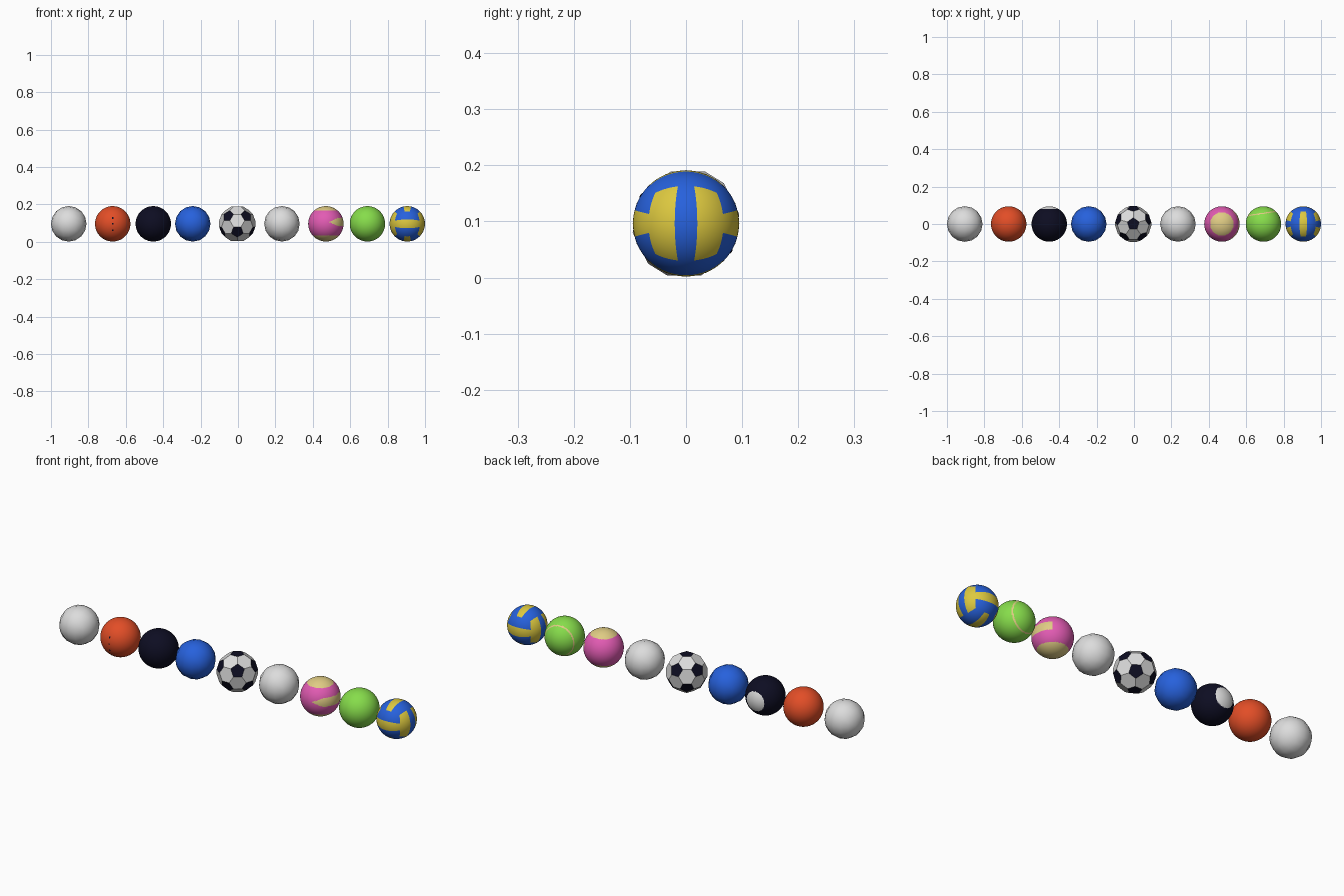
import bpy, bmesh, math
from mathutils import Vector, Matrix

if "Cube" in bpy.data.objects:
    bpy.data.objects.remove(bpy.data.objects["Cube"])

R = 0.095          # ball radius
ZC = 0.0965        # height of all ball centres


def material(name, rgb):
    m = bpy.data.materials.new(name)
    m.diffuse_color = (*rgb, 1)
    m.use_nodes = True
    m.node_tree.nodes["Principled BSDF"].inputs["Base Color"].default_value = m.diffuse_color
    return m


WHITE = material("white", (0.72, 0.72, 0.72))
ORANGE = material("orange red", (0.76, 0.075, 0.02))
DARK = material("dark navy", (0.004, 0.004, 0.016))
BLUE = material("blue", (0.02, 0.12, 0.72))
PINK = material("pink", (0.76, 0.105, 0.45))
TAN = material("tan", (0.74, 0.60, 0.23))
GREEN = material("green", (0.24, 0.72, 0.07))
YELLOW = material("yellow", (0.72, 0.58, 0.05))


def finish(bm, name, x, mats, smooth):
    for f in bm.faces:
        f.smooth = smooth
    me = bpy.data.meshes.new(name)
    bm.to_mesh(me)
    bm.free()
    for m in mats:
        me.materials.append(m)
    ob = bpy.data.objects.new(name, me)
    ob.location = (x, 0, ZC)
    bpy.context.collection.objects.link(ob)


def ball(name, x, mats, rule=None):
    """Cube rounded into a sphere; rule(direction) picks the second colour."""
    bm = bmesh.new()
    bmesh.ops.create_cube(bm, size=2)
    bmesh.ops.subdivide_edges(bm, edges=bm.edges[:], cuts=43 if rule else 3, use_grid_fill=True)
    radius = R - 0.0005 if rule else R
    for v in bm.verts:
        v.co = Vector([math.tan(c * math.pi / 4) for c in v.co]).normalized() * radius
    if rule:
        for f in bm.faces:
            f.material_index = int(rule(f.calc_center_median().normalized()))
    finish(bm, name, x, mats, True)


# finger holes on the front of the orange ball
def holes(d):
    return d.y < 0 and any(math.hypot(d.x, d.z - h) < 0.045 for h in (0.33, 0.0, -0.36))


# white round spot on the back of the dark ball
def spot(d):
    return d.y > 0.85


# tan caps and one tapered side patch on the pink ball
def patches(d):
    az = math.degrees(math.atan2(d.y, d.x))
    side = -82 < az < 50 and abs(d.z - 0.1) < 0.23 * min(1, (az + 82) / 35)
    return d.z > 0.75 or d.z < -0.66 or side


# thin round seam on the back of the green ball
SEAM_AXIS = Vector((-0.15, 1, 0)).normalized()


def seam(d):
    return abs(d.dot(SEAM_AXIS) - 0.6) < 0.032


# three strips on each of the six cube sides of the volleyball
def strips(d):
    ax, ay, az = abs(d.x), abs(d.y), abs(d.z)
    if ax >= ay and ax >= az:
        return ay / ax > 0.2
    if ay >= az:
        return az / ay < 0.24
    return ax / az < 0.2


ball("white_ball_left", -0.905, [WHITE])
ball("bowling_ball", -0.67, [ORANGE, DARK], holes)
ball("pool_ball", -0.453, [DARK, WHITE], spot)
ball("blue_ball", -0.242, [BLUE])
ball("white_ball_middle", 0.235, [WHITE])
ball("pink_ball", 0.47, [PINK, TAN], patches)
ball("tennis_ball", 0.692, [GREEN, TAN], seam)
ball("volleyball", 0.905, [BLUE, YELLOW], strips)

# soccer ball: icosahedron with its corners cut into dark pentagons
bm = bmesh.new()
bmesh.ops.create_icosphere(bm, subdivisions=1, radius=1)
bmesh.ops.bevel(bm, geom=bm.verts[:], offset=100 / 3, offset_type='PERCENT',
                affect='VERTICES', segments=1, profile=0.5)
for v in bm.verts:
    v.co = v.co.normalized() * 0.0985
bmesh.ops.rotate(bm, verts=bm.verts[:], cent=(0, 0, 0), matrix=Matrix.Rotation(math.radians(18), 3, 'Z'))
for f in bm.faces:
    f.material_index = int(len(f.verts) == 5)
finish(bm, "soccer_ball", -0.004, [WHITE, DARK], False)
